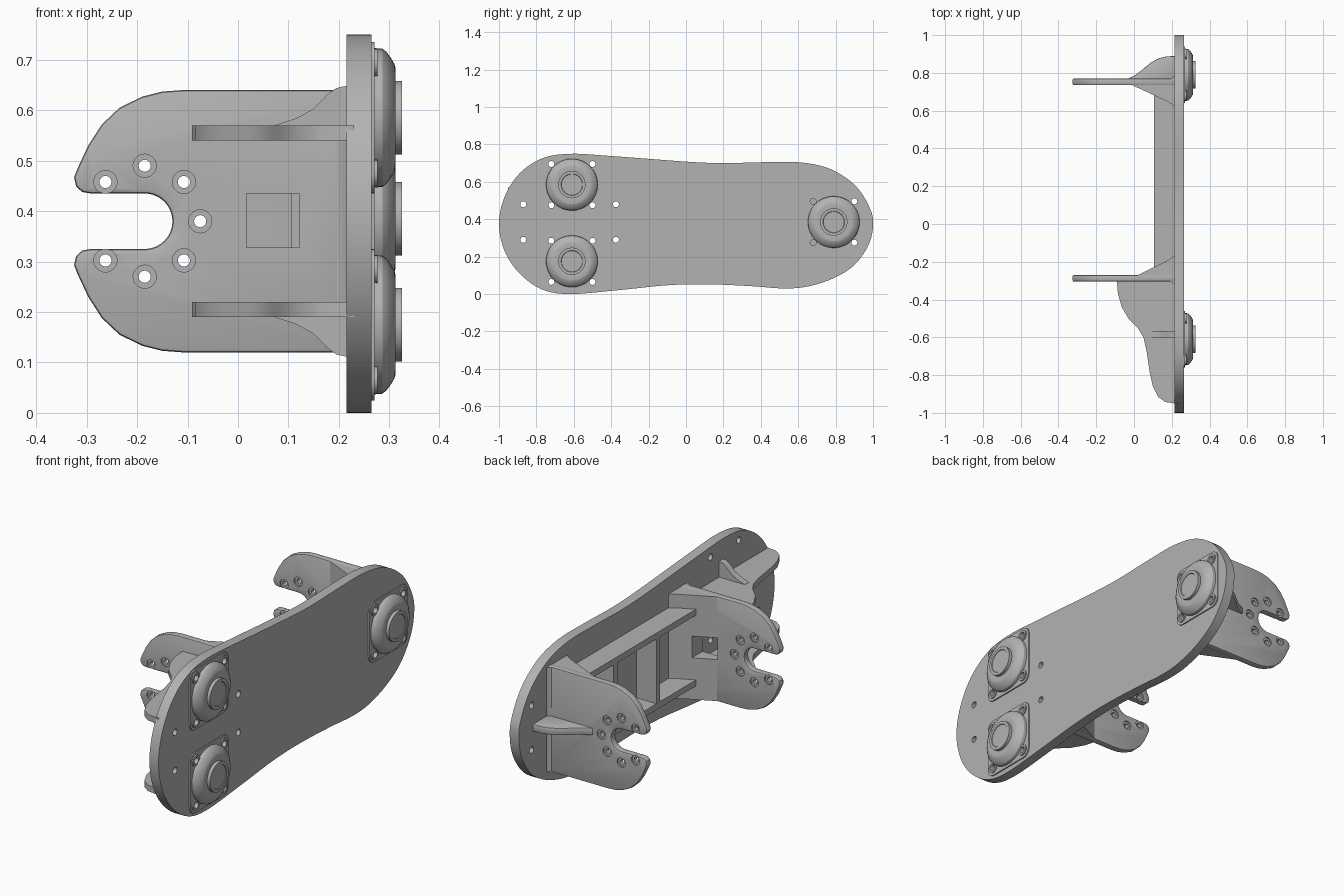
import bpy, bmesh
from math import sin, cos, pi, radians
from mathutils import Vector

old = bpy.data.objects.get("Cube")
if old:
    bpy.data.objects.remove(old, do_unlink=True)

grey = bpy.data.materials.new("plain grey")
grey.use_nodes = True
grey.diffuse_color = (0.45, 0.45, 0.45, 1)
grey.node_tree.nodes["Principled BSDF"].inputs["Base Color"].default_value = (0.45, 0.45, 0.45, 1)


def place(axis, u, v, w):
    """Profile coordinates u, v with depth w along the given axis."""
    return {"x": (w, u, v), "y": (u, w, v), "z": (u, v, w)}[axis]


def make(name, bm):
    bmesh.ops.recalc_face_normals(bm, faces=bm.faces)
    mesh = bpy.data.meshes.new(name)
    bm.to_mesh(mesh)
    bm.free()
    mesh.materials.append(grey)
    obj = bpy.data.objects.new(name, mesh)
    bpy.context.collection.objects.link(obj)
    return obj


def activate(obj):
    bpy.ops.object.select_all(action="DESELECT")
    obj.select_set(True)
    bpy.context.view_layer.objects.active = obj


def prism(name, points, axis, lo, hi):
    bm = bmesh.new()
    rings = [[bm.verts.new(place(axis, u, v, w)) for u, v in points] for w in (lo, hi)]
    for ring in rings:
        bm.faces.new(ring)
    n = len(points)
    for i in range(n):
        j = (i + 1) % n
        bm.faces.new((rings[0][i], rings[0][j], rings[1][j], rings[1][i]))
    return make(name, bm)


def lathe(bm, profile, axis, u, v, sides):
    """Closed solid turned from (depth, radius) pairs."""
    rings = []
    for w, r in profile:
        rings.append([bm.verts.new(place(axis, u + r * cos(2 * pi * k / sides),
                                         v + r * sin(2 * pi * k / sides), w))
                      for k in range(sides)])
    for a, b in zip(rings, rings[1:]):
        for k in range(sides):
            j = (k + 1) % sides
            bm.faces.new((a[k], a[j], b[j], b[k]))
    bm.faces.new(rings[0])
    bm.faces.new(rings[-1])


def turned(name, profile, axis, centres, sides=48):
    bm = bmesh.new()
    for u, v in centres:
        lathe(bm, profile, axis, u, v, sides)
    return make(name, bm)


def bevel(obj, width, segments=2):
    activate(obj)
    mod = obj.modifiers.new("bevel", "BEVEL")
    mod.width, mod.segments = width, segments
    mod.limit_method, mod.angle_limit = "ANGLE", radians(55)
    bpy.ops.object.modifier_apply(modifier=mod.name)


def cut(obj, cutter):
    activate(obj)
    mod = obj.modifiers.new("cut", "BOOLEAN")
    mod.operation, mod.object, mod.solver = "DIFFERENCE", cutter, "EXACT"
    bpy.ops.object.modifier_apply(modifier=mod.name)


def spline(points, steps=5):
    """Smooth closed curve through the points."""
    p = [Vector(q) for q in points]
    out = []
    for i in range(len(p)):
        a, b, c, d = (p[(i + k - 1) % len(p)] for k in range(4))
        for s in range(steps):
            t = s / steps
            out.append(tuple(0.5 * (2 * b + (c - a) * t + (2 * a - 5 * b + 4 * c - d) * t * t
                                    + (3 * b - a - 3 * c + d) * t ** 3)))
    return out


def arc(u, v, r, start, end, steps):
    return [(u + r * cos(radians(start + (end - start) * k / steps)),
             v + r * sin(radians(start + (end - start) * k / steps))) for k in range(steps + 1)]


MID = 0.38
parts = []

# Main plate
outline = spline([(-1, .375), (-.97, .52), (-.89, .645), (-.77, .725), (-.62, .75), (-.4, .738),
                  (0, .708), (.2, .7), (.42, .705), (.62, .703), (.78, .665), (.91, .575),
                  (.985, .455), (1, .365), (.975, .26), (.9, .155), (.79, .085), (.65, .04),
                  (.52, .03), (.35, .042), (.12, .052), (-.1, .047), (-.35, .022), (-.62, 0),
                  (-.77, .025), (-.89, .11), (-.97, .23)])
plate = prism("main_plate", outline, "x", .215, .265)
parts.append(plate)

# Flanged round bearings on the outer face
bearings = [(-.61, .585), (-.61, .175), (.79, .385)]
bolts = [(y + a, z + b) for y, z in bearings for a in (-.11, .11) for b in (-.11, .11)]
spare = [(y, z) for y in (-.87, -.375) for z in (.29, .48)]
drill = turned("drill", [(.1, .016), (.4, .016)], "x", bolts + spare, 20)
cut(plate, drill)
for i, (y, z) in enumerate(bearings):
    corners = []
    for k, (a, b) in enumerate([(1, 1), (-1, 1), (-1, -1), (1, -1)]):
        corners += arc(y + a * .11, z + b * .11, .04, 90 * k, 90 * k + 90, 6)
    flange = prism(f"bearing_flange_{i + 1}", corners, "x", .26, .271)
    collars = turned(f"bolt_collars_{i + 1}", [(.262, .027), (.277, .027)], "x",
                     bolts[4 * i:4 * i + 4], 24)
    dome = turned(f"bearing_dome_{i + 1}",
                  [(.262, .139), (.286, .137), (.294, .131), (.303, .119), (.31, .107),
                   (.312, .1), (.309, .073), (.325, .073), (.325, .058), (.322, .056)],
                  "x", [(y, z)])
    for obj in (flange, collars, dome):
        cut(obj, drill)
        parts.append(obj)

# Hooked brackets with a ring of countersunk holes
lower = [(.23, .12), (-.11, .12), (-.15, .123), (-.19, .133), (-.235, .155), (-.27, .188),
         (-.297, .23), (-.318, .275), (-.325, .293), (-.321, .311), (-.309, .322), (-.292, .325)]
slot = arc(-.185, MID, .055, -90, 90, 20)
upper = [(x, 2 * MID - z) for x, z in reversed(lower)]
ring = arc(-.185, MID, .11, -135, 135, 6)
window = prism("window_cutter", [(.017, .328), (.122, .328), (.122, .435), (.017, .435)],
               "y", -.4, -.1)
for name, lo, hi in (("front", -.305, -.27), ("back", .735, .77)):
    bracket = prism(name + "_bracket", lower + slot + upper, "y", lo, hi)
    bevel(bracket, .007)
    holes = turned("hole_cutter", [(lo - .01, .023), (lo + .007, .023), (lo + .007, .012),
                                   (hi - .007, .012), (hi - .007, .023), (hi + .01, .023)],
                   "y", ring, 24)
    cut(bracket, holes)
    bpy.data.objects.remove(holes, do_unlink=True)
    # Flared root joining the bracket to the plate
    if name == "front":
        foot = [(.02, -.275), (.02, -.27), (.18, -.192), (.2, -.178), (.22, -.165),
                (.22, -.33), (.212, -.315), (.195, -.304)]
    else:
        foot = [(-.01, .74), (-.01, .735), (.18, .647), (.2, .634), (.22, .618),
                (.22, .795), (.212, .78), (.195, .769)]
    root = prism(name + "_bracket_root", foot, "z", .122, .638)
    if name == "front":
        cut(bracket, window)
        cut(root, window)
    parts += [bracket, root]

# Horizontal ribs, their small gussets and the inner ribs, mirrored about mid height
sweep = [(.23, -.29), (-.09, -.29), (-.09, -.31), (-.085, -.37), (-.065, -.44), (-.03, -.5),
         (.02, -.55), (.05, -.6), (.068, -.68), (.082, -.78), (.1, -.86), (.128, -.915),
         (.165, -.942), (.23, -.952)]
gusset = [(.07, .56), (.075, .571), (.115, .584), (.15, .603), (.178, .632), (.195, .644),
          (.23, .652), (.23, .56)]
inner = [(.105, -.25), (.105, .7), (.23, .7), (.23, -.25)]
for name, flip in (("upper", False), ("lower", True)):
    lo, hi = (.19, .22) if flip else (.54, .57)
    side = [(x, 2 * MID - z) for x, z in gusset] if flip else gusset
    parts.append(prism(name + "_outer_rib", sweep, "z", lo, hi))
    parts.append(prism(name + "_inner_rib", inner, "z", lo, hi))
    parts.append(prism(name + "_gusset", side, "y", -.6, -.567))

# Upright ribs between the inner ribs
for i, y in enumerate((.065, .4)):
    parts.append(prism(f"upright_rib_{i + 1}", [(.106, .2), (.23, .2), (.23, .56), (.106, .56)],
                       "y", y - .015, y + .015))

# Single rib behind the back bracket
tail = [(-.03, .755), (-.03, .77), (.01, .79), (.05, .822), (.09, .855), (.13, .877),
        (.17, .887), (.23, .89), (.23, .755)]
back_rib = prism("back_rib", tail, "z", MID - .018, MID + .018)
bevel(back_rib, .005)
parts.append(back_rib)

for cutter in (drill, window):
    bpy.data.objects.remove(cutter, do_unlink=True)
for obj in parts:
    activate(obj)
    bpy.ops.object.shade_smooth_by_angle(angle=radians(30))
